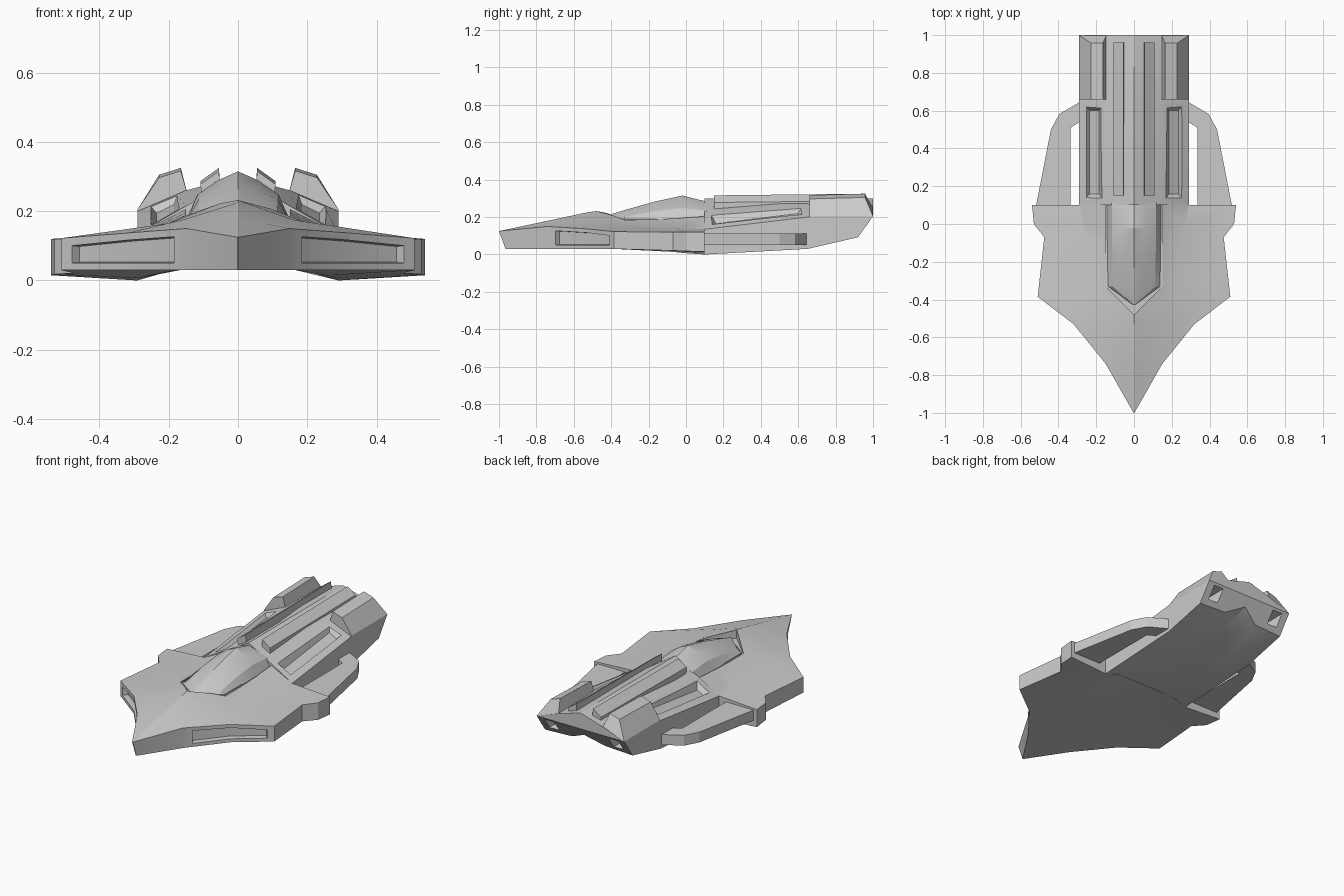
import bpy, bmesh

if "Cube" in bpy.data.objects:
    bpy.data.objects.remove(bpy.data.objects["Cube"])


def loft(name, rings, both=False, tail=None):
    """Skin closed rings of points and cap the ends; both=True adds a mirrored copy.
    tail optionally splits the last cap into several facets (ring indices)."""
    bm = bmesh.new()
    for s in ((1, -1) if both else (1,)):
        vs = [[bm.verts.new((x * s, y, z)) for x, y, z in r] for r in rings]
        n = len(vs[0])
        for a, b in zip(vs, vs[1:]):
            for i in range(n):
                j = (i + 1) % n
                bm.faces.new((a[i], a[j], b[j], b[i]))
        bm.faces.new(vs[0])
        for facet in tail or [range(n)]:
            bm.faces.new([vs[-1][i] for i in facet])
    bmesh.ops.recalc_face_normals(bm, faces=bm.faces)
    me = bpy.data.meshes.new(name)
    bm.to_mesh(me)
    bm.free()
    ob = bpy.data.objects.new(name, me)
    bpy.context.collection.objects.link(ob)
    return ob


def sym(half):
    """Complete a half ring whose first and last points lie on x = 0."""
    return half + [(-x, y, z) for x, y, z in reversed(half[1:-1])]


def section(pts, y):
    return [(x, y, z) for x, z in pts]


def activate(ob):
    bpy.ops.object.select_all(action='DESELECT')
    ob.select_set(True)
    bpy.context.view_layer.objects.active = ob


def cut(cutter, *targets):
    cutter.hide_render = True
    for ob in targets:
        m = ob.modifiers.new("cut", 'BOOLEAN')
        m.operation, m.solver, m.object = 'DIFFERENCE', 'EXACT', cutter
        activate(ob)
        bpy.ops.object.modifier_apply(modifier=m.name)
    bpy.data.objects.remove(cutter)


# Front hull: y, half width, ridge z, shoulder x and z, edge top z, edge bottom z, belly z
stations = [
    (-1.00, .002, .125, .001, .125, .125, .03, .03),
    (-.74, .15, .18, .075, .165, .15, .03, .03),
    (-.53, .32, .225, .16, .175, .137, .03, .03),
    (-.385, .51, .245, .20, .165, .122, .03, .03),
    (-.07, .475, .26, .25, .147, .12, .021, .014),
    (0, .53, .27, .27, .14, .12, .018, .007),
    (.10, .54, .28, .29, .135, .12, .015, .0)]
rings = []
for y, w, zr, m, zm, zt, zb, zk in stations:
    yb = y + .035 if y < -.9 else y
    rings.append(sym([(0, y, zr), (m, y, zm), (w, y, zt), (w, yb, zb),
                      (w * .54, yb, zk), (w * .35, yb, .03), (0, yb, .031)]))
hull = loft("front_hull", rings)

# Rear body: shallow channel underneath, tail face leaning forward below the pods
rear = []
for y, yb, yc, zr, zm, zt, zb, zi, zc in [
        (.10, .10, .10, .30, .215, .135, .0, .03, .034),
        (.65, .65, .65, .30, .26, .20, .03, .035, .065),
        (1.0, .92, .965, .30, .255, .205, .092, .10, .155)]:
    rear.append(sym([(0, y, zr), (.15, y, zm), (.29, y, zt), (.29, yb, zb),
                     (.20 - .1 * max(0, y - .1), yb, zi), (0, yc, zc)]))
body = loft("rear_body", rear, tail=[(0, 1, 2, 8, 9), (2, 3, 4, 5, 6, 7, 8)])

# Engine pods on the tail
pod = [(.29, .17), (.29, .205), (.228, .305), (.165, .325), (.146, .25), (.146, .17)]
tail_y = [.955, 1.0, .957, .957, 1.0, .955]
pods = loft("engine_pods", [section([(x, z - .008 if z > .3 else z) for x, z in pod], .66),
                            [(x, y, z) for (x, z), y in zip(pod, tail_y)]],
            True, [(0, 1, 4, 5), (1, 2, 3, 4)])

# Tapered nozzle recesses
cut(loft("nozzle_cutter", [
    section([(.195, .135), (.235, .135), (.235, .18), (.195, .18)], .88),
    section([(.165, .11), (.262, .11), (.25, .197), (.178, .197)], 1.03)], True), body, pods)

# Long slots beside the spine, narrowing toward the floor
floor, top = [], []
for y, dz, dy in [(.13, 0, .03), (.63, .054, -.03)]:
    floor.append([(.185, y + dy, .165 + dz), (.235, y + dy, .14 + dz)])
    top.append([(.165, y, .22 + dz), (.26, y, .17 + dz)])
loop = lambda p: [p[0][0], p[0][1], p[1][1], p[1][0]]
cut(loft("slot_cutter", [loop(floor), loop(top)], True), body)

# Spine rails
rail = [(.05, .24), (.055, .322), (.108, .284), (.105, .22)]
loft("spine_rails", [section([(x, z - .006) for x, z in rail], .15),
                     section([(x, z + .003) for x, z in rail], .96)], True)

# Cockpit well and canopy
well = [(0, -.48), (.15, -.33), (.15, .12), (-.15, .12), (-.15, -.33)]
cut(loft("well_cutter", [[(x, y, .182) for x, y in well],
                         [(x, y, .5) for x, y in well]]), hull)
canopy = []
for y, w, zs, zp in [(-.43, .003, .203, .206), (-.33, .138, .20, .237),
                     (-.17, .14, .232, .282), (-.02, .143, .248, .315), (.11, .143, .235, .283)]:
    canopy.append(sym([(0, y, zp), (w * .42, y, zp * .6 + zs * .4), (w * .82, y, zs),
                       (w, y, .19), (w, y, .17), (0, y, .17)]))
cover = loft("canopy", canopy)

# Intake recesses along the leading edges
intake = []
for x, y, hi in [(.185, -.697, .132), (.32, -.53, .122), (.48, -.408, .106)]:
    intake.append([(x + .05, y - .05, .045), (x + .05, y - .05, hi),
                   (x - .022, y + .022, hi - .008), (x - .022, y + .022, .053)])
cut(loft("intake_cutter", intake, True), hull)

# Side arms bridging the wings and the rear body
arm = [(.335, .09), (.52, .09), (.44, .50), (.395, .583), (.28, .65), (.28, .545), (.335, .51)]
loft("side_arms", [[(x, y, z) for x, y in arm] for z in (.05, .112)], True)

# Soft shading across the shallow hull creases
for ob in (hull, body, cover):
    activate(ob)
    bpy.ops.object.shade_smooth_by_angle(angle=.35)
